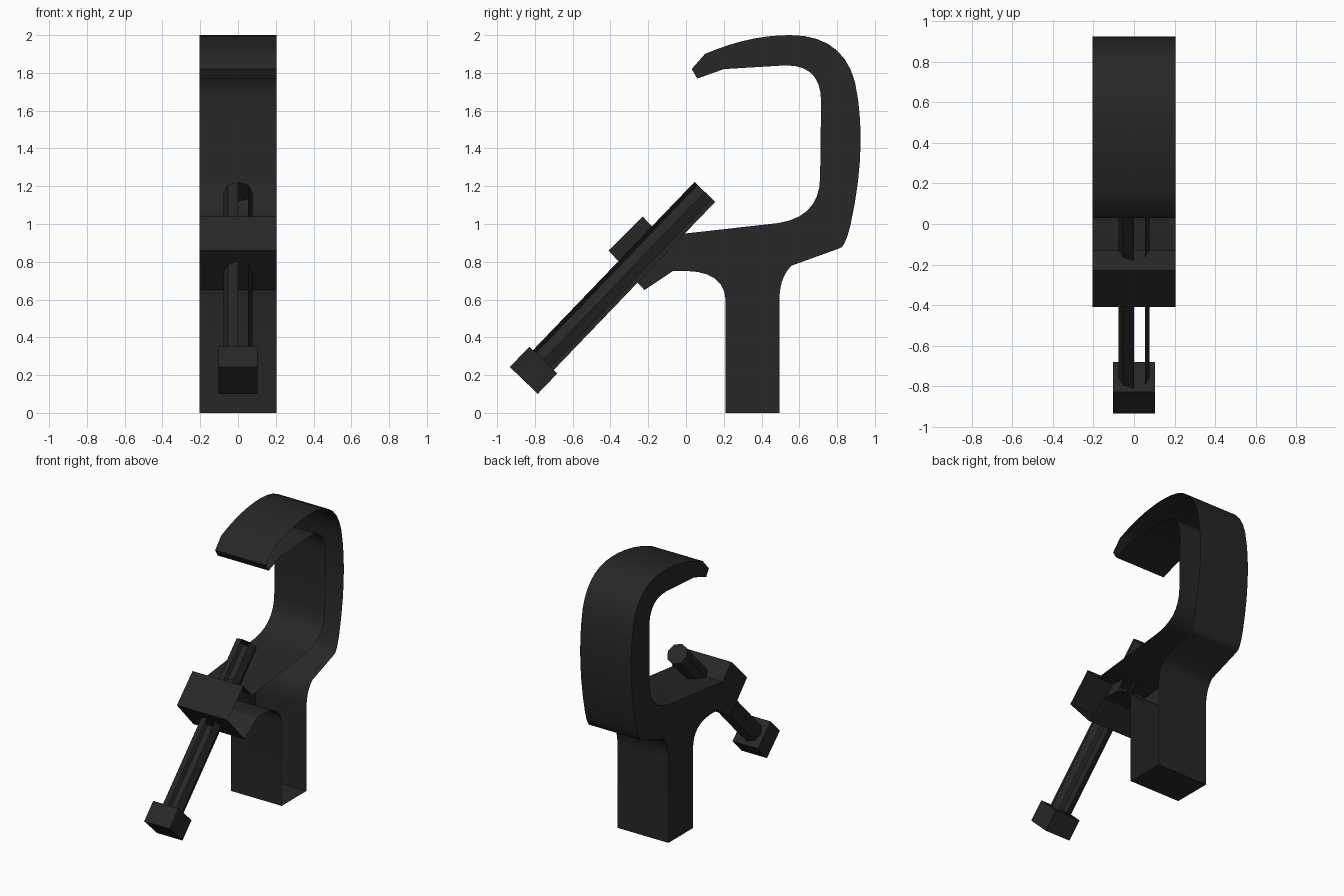
import bpy, bmesh, math
from mathutils import Vector, Matrix

cube = bpy.data.objects.get("Cube")
if cube:
    bpy.data.objects.remove(cube, do_unlink=True)

black = bpy.data.materials.new("black_metal")
black.use_nodes = True
color = (0.02, 0.02, 0.02, 1)
black.diffuse_color = color
black.node_tree.nodes["Principled BSDF"].inputs["Base Color"].default_value = color


def finish(name, bm, smooth_angle=30):
    """Turn a bmesh into a named, shaded object."""
    mesh = bpy.data.meshes.new(name)
    bm.to_mesh(mesh)
    bm.free()
    mesh.materials.append(black)
    obj = bpy.data.objects.new(name, mesh)
    bpy.context.collection.objects.link(obj)
    bpy.ops.object.select_all(action='DESELECT')
    obj.select_set(True)
    bpy.context.view_layer.objects.active = obj
    bpy.ops.object.shade_smooth_by_angle(angle=math.radians(smooth_angle))
    return obj


def bend(start, control, end, steps=7):
    """Points along a rounded corner."""
    a, c, b = Vector(start), Vector(control), Vector(end)
    ts = [i / steps for i in range(steps + 1)]
    return [a * (1 - t) ** 2 + c * 2 * t * (1 - t) + b * t * t for t in ts]


def prism(points, half_width):
    """Extrude a (y, z) profile across x."""
    bm = bmesh.new()
    face = bm.faces.new([bm.verts.new((-half_width, p[0], p[1])) for p in points])
    grown = bmesh.ops.extrude_face_region(bm, geom=[face], use_keep_orig=True)
    moved = [v for v in grown["geom"] if isinstance(v, bmesh.types.BMVert)]
    bmesh.ops.translate(bm, verts=moved, vec=(2 * half_width, 0, 0))
    bmesh.ops.recalc_face_normals(bm, faces=bm.faces)
    return bm


def drop_faces(bm, rule):
    bm.normal_update()
    bmesh.ops.delete(bm, geom=[f for f in bm.faces if rule(f)], context='FACES_ONLY')


# Clamp body: hook, back, leg and lower jaw in one profile
profile = [(0.03, 1.82)]
profile += bend((0.1, 1.9), (0.33, 2.0), (0.55, 2.0))        # hook top
profile += bend((0.55, 2.0), (0.83, 2.0), (0.895, 1.75))[1:]  # upper back
profile += bend((0.895, 1.75), (0.965, 1.42), (0.87, 0.99))[1:]
profile += bend((0.87, 0.99), (0.84, 0.87), (0.81, 0.87), 4)[1:]
profile += bend((0.56, 0.78), (0.495, 0.72), (0.495, 0.6))   # behind leg
profile += [(0.495, 0), (0.21, 0)]
profile += bend((0.21, 0.6), (0.2, 0.77), (-0.07, 0.75))     # under jaw
profile += [(-0.22, 0.65), (-0.41, 0.86), (-0.23, 1.04), (-0.13, 0.935), (0, 0.95)]
profile += bend((0.49, 1.005), (0.71, 1.04), (0.71, 1.25))   # inner corners
profile += bend((0.715, 1.64), (0.72, 1.84), (0.53, 1.84))
profile += [(0.2, 1.82), (0.06, 1.77)]
body = prism(profile, 0.205)
drop_faces(body, lambda f: f.normal.x > 0.9)  # left side is open
finish("clamp_body", body)

# Frame of the slanted bolt: local z runs along the shaft
head_joint = Vector((0, -0.755, 0.28))
tip = Vector((0, 0.1, 1.17))
axis = (tip - head_joint).normalized()
length = (tip - head_joint).length
side = Vector((1, 0, 0))
up = axis.cross(side)
tilt = Matrix((side, up, axis)).transposed().to_4x4()

# Bolt shaft: eight sides, with two open strips on the left
shaft = bmesh.new()
bmesh.ops.create_cone(shaft, cap_ends=True, segments=8, radius1=0.076,
                      radius2=0.076, depth=length)
drop_faces(shaft, lambda f: 0.2 < f.normal.x < 0.6)
shaft.transform(Matrix.Translation((head_joint + tip) / 2) @ tilt)
finish("bolt_shaft", shaft, 20)

# Bolt head: square block
head = bmesh.new()
bmesh.ops.create_cube(head, size=1)
head.transform(Matrix.Translation(head_joint - axis * 0.075) @ tilt
               @ Matrix.Diagonal((0.205, 0.205, 0.15, 1)))
finish("bolt_head", head)
